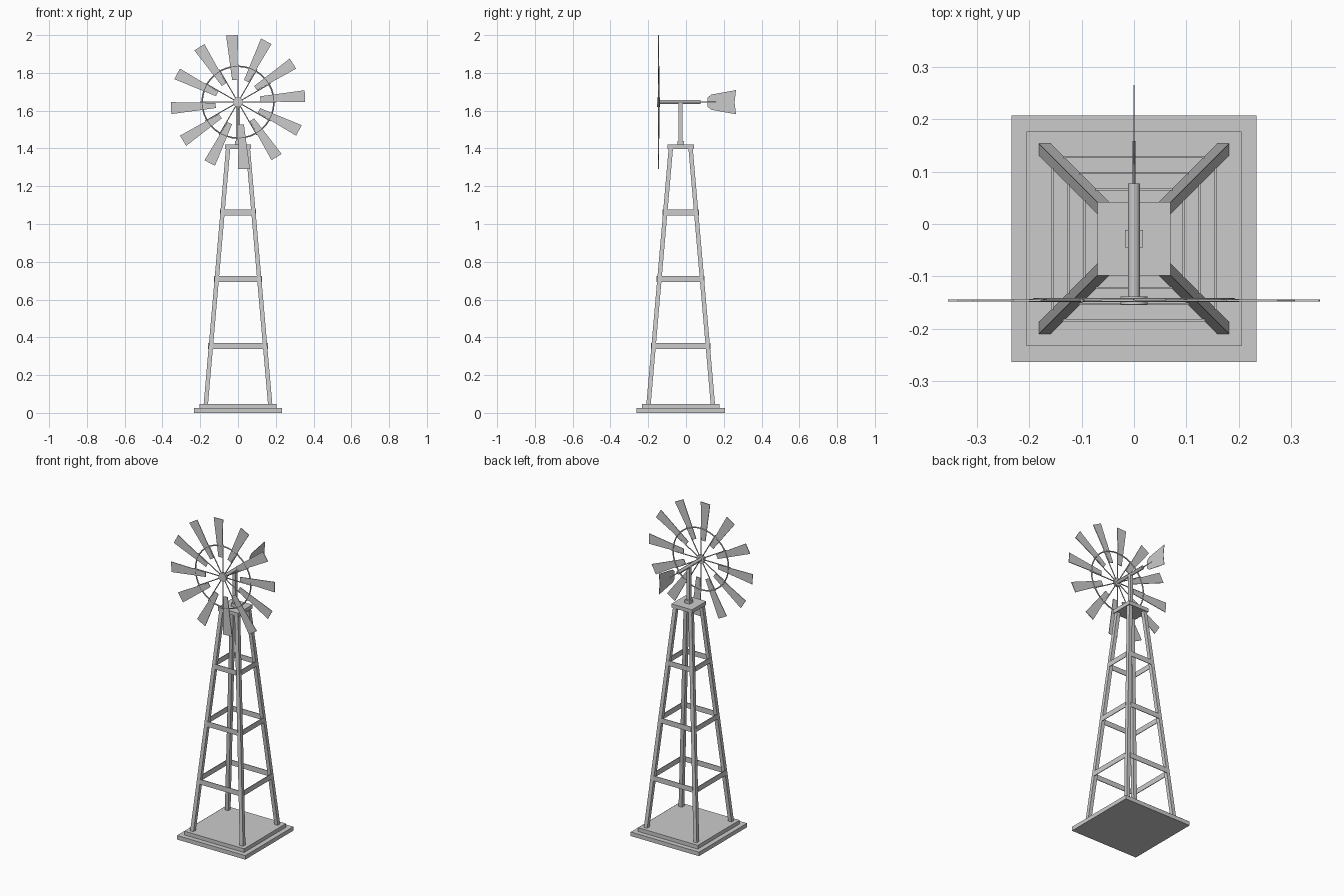
import bpy, bmesh
from math import pi, cos, sin
from mathutils import Vector, Matrix

if "Cube" in bpy.data.objects:
    bpy.data.objects.remove(bpy.data.objects["Cube"])

CY = -0.028            # tower centre in y
HUB_Z = 1.645
WHEEL_Y = -0.146


def make(name, verts, faces, smooth=False):
    me = bpy.data.meshes.new(name)
    me.from_pydata([tuple(v) for v in verts], [], faces)
    bm = bmesh.new()
    bm.from_mesh(me)
    bmesh.ops.recalc_face_normals(bm, faces=bm.faces)
    bm.to_mesh(me)
    bm.free()
    ob = bpy.data.objects.new(name, me)
    bpy.context.collection.objects.link(ob)
    return ob


def loft(name, a, b):
    """Solid between two matching outlines."""
    n = len(a)
    faces = [tuple(range(n)), tuple(range(n, 2 * n))]
    faces += [(i, (i + 1) % n, n + (i + 1) % n, n + i) for i in range(n)]
    return make(name, list(a) + list(b), faces)


def square(x, y, z, hx, hy):
    return [Vector((x + i * hx, y + j * hy, z)) for i, j in ((-1, -1), (1, -1), (1, 1), (-1, 1))]


def box(name, x, y, hx, hy, z0, z1):
    return loft(name, square(x, y, z0, hx, hy), square(x, y, z1, hx, hy))


def rod(name, p, q, r, sides):
    p, q = Vector(p), Vector(q)
    rot = (q - p).to_track_quat('Z', 'Y')
    ring = [rot @ Vector((r * cos(2 * pi * i / sides), r * sin(2 * pi * i / sides), 0))
            for i in range(sides)]
    ob = loft(name, [p + v for v in ring], [q + v for v in ring])
    bpy.context.view_layer.objects.active = ob
    ob.select_set(True)
    if sides > 8:
        bpy.ops.object.shade_smooth_by_angle()
    ob.select_set(False)
    return ob


# stepped base
box("base_lower", 0, CY, 0.234, 0.235, 0, 0.025)
box("base_upper", 0, CY, 0.205, 0.205, 0.025, 0.048)


# tapering tower legs
def leg_centre(z):
    return 0.170 + (0.052 - 0.170) * (z - 0.048) / (1.405 - 0.048)


for sx in (-1, 1):
    for sy in (-1, 1):
        b, t = leg_centre(0.045), leg_centre(1.405)
        loft("tower_leg", square(sx * b, CY + sy * b, 0.045, 0.0115, 0.0115),
             square(sx * t, CY + sy * t, 1.405, 0.0115, 0.0115))

# thin cross slats between the legs
for z in (0.355, 0.709, 1.061):
    c = leg_centre(z)
    d, h = c + 0.0125, c - 0.008
    for s in (-1, 1):
        box("cross_slat_x", 0, CY + s * d, h, 0.002, z - 0.016, z + 0.016)
        box("cross_slat_y", s * d, CY, 0.002, h, z - 0.016, z + 0.016)

# top platform, mast and head shaft
box("top_platform", 0, CY, 0.07, 0.07, 1.397, 1.42)
box("mast_collar", 0, CY, 0.017, 0.017, 1.42, 1.44)
box("mast", 0, CY - 0.002, 0.0105, 0.0105, 1.42, 1.645)
rod("head_shaft", (0, -0.15, HUB_Z), (0, 0.077, HUB_Z), 0.011, 12)
rod("tail_rod", (0, 0.07, HUB_Z), (0, 0.158, HUB_Z), 0.003, 8)

# tail vane
half = [(0.114, 0.024), (0.133, 0.040), (0.265, 0.064), (0.257, 0)]
outline = half + [(y, -z) for y, z in half[-2::-1]]
loft("tail_vane", [(-0.0012, y, HUB_Z + z) for y, z in outline],
     [(0.0012, y, HUB_Z + z) for y, z in outline])

# wheel hub
rod("wheel_hub", (0, -0.154, HUB_Z), (0, -0.138, HUB_Z), 0.026, 16)

# wheel blades with one edge along each spoke
profile = [(0.119, 0.004), (0.355, 0.0), (0.353, 0.063), (0.117, 0.031)]
for k in range(12):
    m = Matrix.Translation((0, WHEEL_Y, HUB_Z)) @ Matrix.Rotation(-k * pi / 6, 4, 'Y')
    loft("wheel_blade", [m @ Vector((r, -0.002, t)) for r, t in profile],
         [m @ Vector((r, 0.002, t)) for r, t in profile])
    rod("wheel_spoke", m @ Vector((0.01, 0, 0)), m @ Vector((0.20, 0, 0)), 0.003, 6)

# wheel ring
bpy.ops.mesh.primitive_torus_add(major_segments=36, minor_segments=8, major_radius=0.19,
                                 minor_radius=0.004, location=(0, WHEEL_Y + 0.001, HUB_Z),
                                 rotation=(pi / 2, 0, 0))
bpy.context.object.name = "wheel_ring"
bpy.ops.object.shade_smooth_by_angle()
